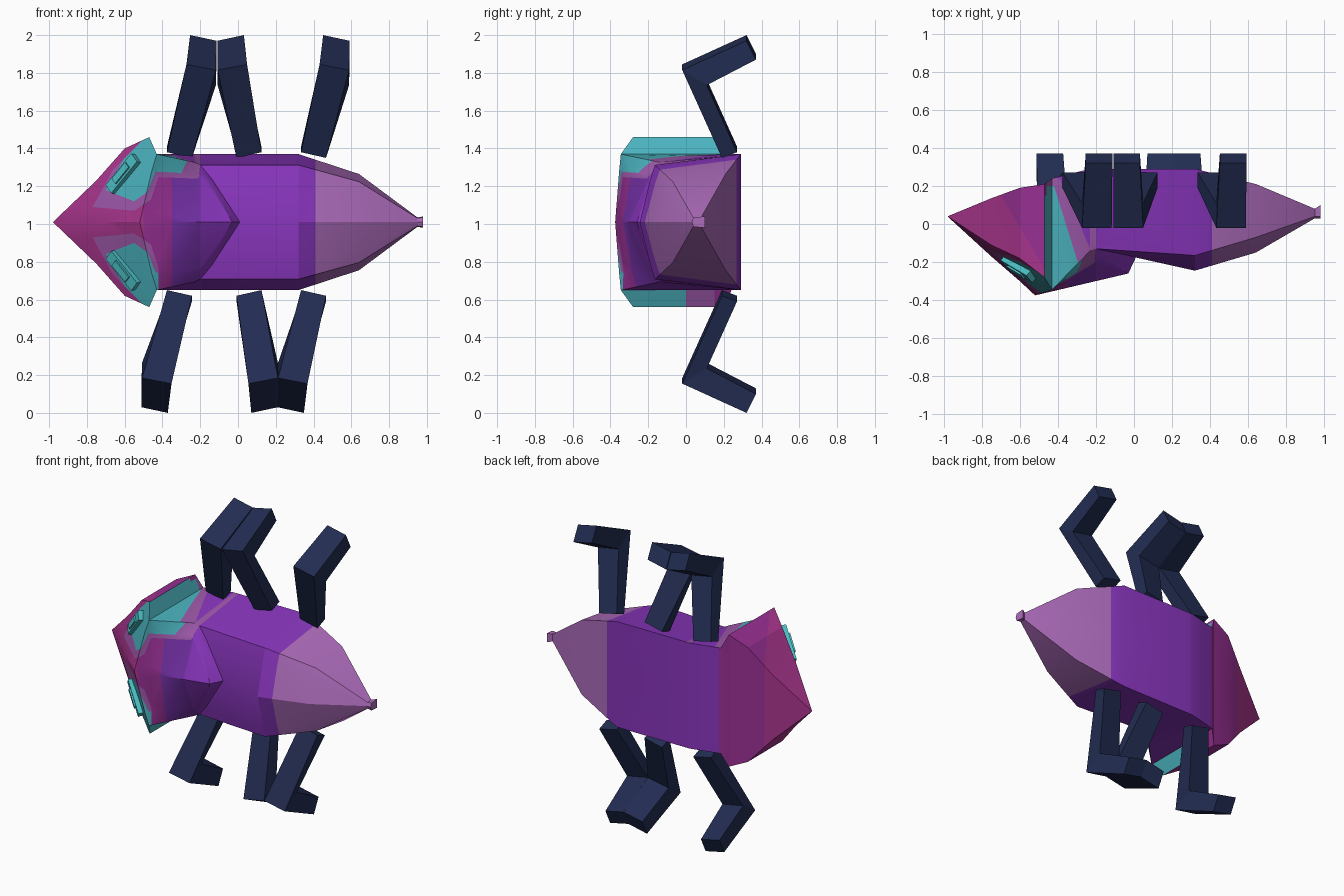
import bpy, bmesh
from mathutils import Vector, Matrix

if "Cube" in bpy.data.objects:
    bpy.data.objects.remove(bpy.data.objects["Cube"])

MID = 1.01  # height of the body's mirror plane


def material(name, rgb):
    m = bpy.data.materials.new(name)
    m.use_nodes = True
    m.diffuse_color = (*rgb, 1)
    m.node_tree.nodes["Principled BSDF"].inputs["Base Color"].default_value = (*rgb, 1)
    return m


magenta = material("magenta", (.40, .036, .27))
plum = material("plum", (.32, .03, .30))
violet = material("violet", (.185, .032, .41))
purple = material("purple", (.25, .036, .51))
mauve = material("mauve", (.42, .15, .50))
lilac = material("lilac", (.34, .10, .40))
teal = material("teal", (.07, .45, .52))
bright_teal = material("bright teal", (.07, .52, .56))
navy = material("navy", (.016, .026, .085))
BODY = [magenta, plum, violet, purple, mauve, lilac, teal]
MAGENTA, PLUM, VIOLET, PURPLE, MAUVE, LILAC, TEAL = range(7)


def make_object(name, bm, mats, z=0):
    me = bpy.data.meshes.new(name)
    bm.to_mesh(me)
    bm.free()
    for m in mats:
        me.materials.append(m)
    ob = bpy.data.objects.new(name, me)
    bpy.context.collection.objects.link(ob)
    ob.location.z = z
    return ob


def loft(rows, closed=False, caps=()):
    bm = bmesh.new()
    rings = [[bm.verts.new(p) for p in row] for row in rows]
    n = len(rows[0])
    for a, b in zip(rings, rings[1:]):
        for i in range(n if closed else n - 1):
            j = (i + 1) % n
            bm.faces.new((a[i], a[j], b[j], b[i]))
    for c in caps:
        bm.faces.new(rings[c])
    bmesh.ops.remove_doubles(bm, verts=bm.verts, dist=.0005)
    bmesh.ops.recalc_face_normals(bm, faces=bm.faces)
    return bm


def cut(bm, point, normal, test=lambda f: True):
    geom = set()
    for f in filter(test, bm.faces):
        geom.update([f], f.edges, f.verts)
    bmesh.ops.bisect_plane(bm, geom=list(geom), dist=.0005, plane_co=point, plane_no=normal)
    bm.normal_update()


def paint(bm, outline, axes, index, test):
    """Cut a convex outline, seen along the remaining axis, and colour its inside."""
    u, v = axes
    inside = Vector()
    for axis, values in zip(axes, zip(*outline)):
        inside[axis] = sum(values) / len(values)
    planes = []
    for p, q in zip(outline, outline[1:] + outline[:1]):
        co, no = Vector(), Vector()
        co[u], co[v] = p
        no[u], no[v] = q[1] - p[1], p[0] - q[0]
        if no.dot(inside - co) > 0:
            no = -no
        planes.append((co, no))
        cut(bm, co, no, test)
    for f in bm.faces:
        c = f.calc_center_median()
        if test(f) and all(no.dot(c - co) < 0 for co, no in planes):
            f.material_index = index


def section(x, belly, half, crest, droop=.08, sweep=0, shoulder=.84):
    """Upper half of a body section, from belly centre round to the crest."""
    side = half * shoulder
    return [
        (x, belly, 0),
        (x, belly, half),
        (x, crest + droop, side),
        (x + sweep * .3, crest + droop * .7, side * .75),
        (x + sweep, crest, 0),
    ]


# Body: head, cheek flare, back plate and its lip, abdomen, tail knot
body = loft([
    section(-.98, .04, 0, .04, droop=0),
    section(-.75, .135, .22, -.17, droop=.06, shoulder=1),
    section(-.6, .19, .39, -.3, droop=.12, shoulder=1),
    section(-.47, .21, .45, -.375, droop=.095, sweep=-.05, shoulder=1),
    section(-.43, .24, .36, -.375, droop=.03, sweep=-.09, shoulder=1),
    section(-.23, .29, .36, -.26, droop=.12, sweep=.2, shoulder=.88),
    section(-.2, .29, .36, -.175, droop=.045, sweep=.21),
    section(.32, .29, .36, -.245),
    section(.64, .21, .255, -.15),
    section(.95, .08, .025, .03, droop=.01),
    section(.98, .1, .03, .03, droop=.01),
], caps=(-1,))
bmesh.ops.mirror(body, geom=body.verts[:] + body.edges[:] + body.faces[:], axis="Z", merge_dist=.0005)
bmesh.ops.recalc_face_normals(body, faces=body.faces)

# Colour bands along the length; the belly and sides change nearer the nose
bands = [-.5, -.35, -.2, .41]
for x in bands + [-.42]:
    cut(body, (x, 0, 0), (1, 0, 0))
slant_point, slant = Vector((-.68, .12, 0)), Vector((.85, .5, 0))
cut(body, slant_point, slant, lambda f: f.normal.y > -.3)
for f in body.faces:
    c = f.calc_center_median()
    if f.normal.y < -.3 or c.x > bands[-1]:
        f.material_index = sum(c.x > b for b in bands)
    elif c.x > -.42:
        f.material_index = PURPLE
    else:
        f.material_index = PLUM if slant.dot(c - slant_point) > 0 else MAGENTA


# Face patches around the eyes
def on_face(s):
    return lambda f: f.normal.y < -.2 and f.calc_center_median().x < -.4 and f.calc_center_median().z * s > 0


def patch(outline, index):
    for s in (1, -1):
        paint(body, [(x, z * s) for x, z in outline], (0, 2), index, on_face(s))


patch([(-.77, .08), (-.66, .28), (-.48, .46), (-.38, .37), (-.46, .12), (-.55, .06)], LILAC)
patch([(-.70, .17), (-.60, .34), (-.48, .46), (-.39, .38), (-.48, .16), (-.55, .11)], TEAL)


# Stripes behind the upper cheek flare, on its side and its front
def on_cheek(f):
    c = f.calc_center_median()
    return -.46 < c.x < -.15 and c.z > .2 and f.normal.z > .3


def on_cheek_front(f):
    c = f.calc_center_median()
    return -.47 < c.x < -.15 and c.z > .15 and f.normal.y < -.1


paint(body, [(-.46, .24), (-.39, .24), (-.2, -.2), (-.3, -.4), (-.46, -.4)], (0, 1), LILAC, on_cheek)
paint(body, [(-.46, .2), (-.42, .2), (-.28, -.25), (-.36, -.4), (-.46, -.4)], (0, 1), TEAL, on_cheek)
paint(body, [(-.47, .38), (-.47, .24), (-.21, .23), (-.19, .38)], (0, 2), LILAC, on_cheek_front)
paint(body, [(-.47, .38), (-.47, .27), (-.3, .26), (-.24, .38)], (0, 2), TEAL, on_cheek_front)


# Inner rims of the cheek flares
def on_flare(f):
    return f.normal.x > .5 and -.5 < f.calc_center_median().x < -.41


for y in (0, .15):
    cut(body, (0, y, 0), (0, 1, 0), on_flare)
for f in filter(on_flare, body.faces):
    c = f.calc_center_median()
    if c.y < .15:
        f.material_index = TEAL if c.y < 0 or c.z > 0 else LILAC

body_object = make_object("body", body, BODY, MID)
bpy.ops.object.select_all(action="DESELECT")
bpy.context.view_layer.objects.active = body_object
body_object.select_set(True)
bpy.ops.object.shade_smooth_by_angle(angle=.4)

# Raised narrow eyes, lying on the sloping face
normal = Vector((-.9, -1, .25)).normalized()
along = Vector((.14, -.08, .17))
along = (along - normal * along.dot(normal)).normalized()
side = normal.cross(along)
eye = bmesh.new()
frame = Matrix((along, side, normal)).transposed().to_4x4()
frame.translation = Vector((-.605, -.235, .255))
for size in ((.23, .065, .04), (.12, .04, .06)):
    bmesh.ops.create_cube(eye, size=1, matrix=frame @ Matrix.Diagonal((*size, 1)))
eyes = make_object("eyes", eye, [bright_teal], MID)
eyes.modifiers.new("Mirror", "MIRROR").use_axis = (False, False, True)


# Bent legs, square in section
def leg(name, hip, lean, lower):
    tilt = .015 if lean > 0 else -.015
    rings = []
    for x, half, outer, inner in (
        (hip, .066, (.19, 1.365), (.27, 1.395)),
        (hip + lean, .078, (-.02, 1.83), (.11, 1.75)),
        (hip + lean * 1.1, .07, (.32, 1.985), (.37, 1.885)),
    ):
        ring = []
        for s, (y, z) in ((-1, outer), (1, outer), (1, inner), (-1, inner)):
            z -= s * tilt
            ring.append((x + s * half, y, 2 - z if lower else z))
        rings.append(ring)
    make_object(name, loft(rings, closed=True, caps=(0, -1)), [navy])


for place, hip, up, down in (
    ("front", -.31, .115, -.12),
    ("middle", .058, -.088, .075),
    ("rear", .4, .11, -.11),
):
    leg(f"upper_{place}_leg", hip, up, False)
    leg(f"lower_{place}_leg", hip, down, True)
